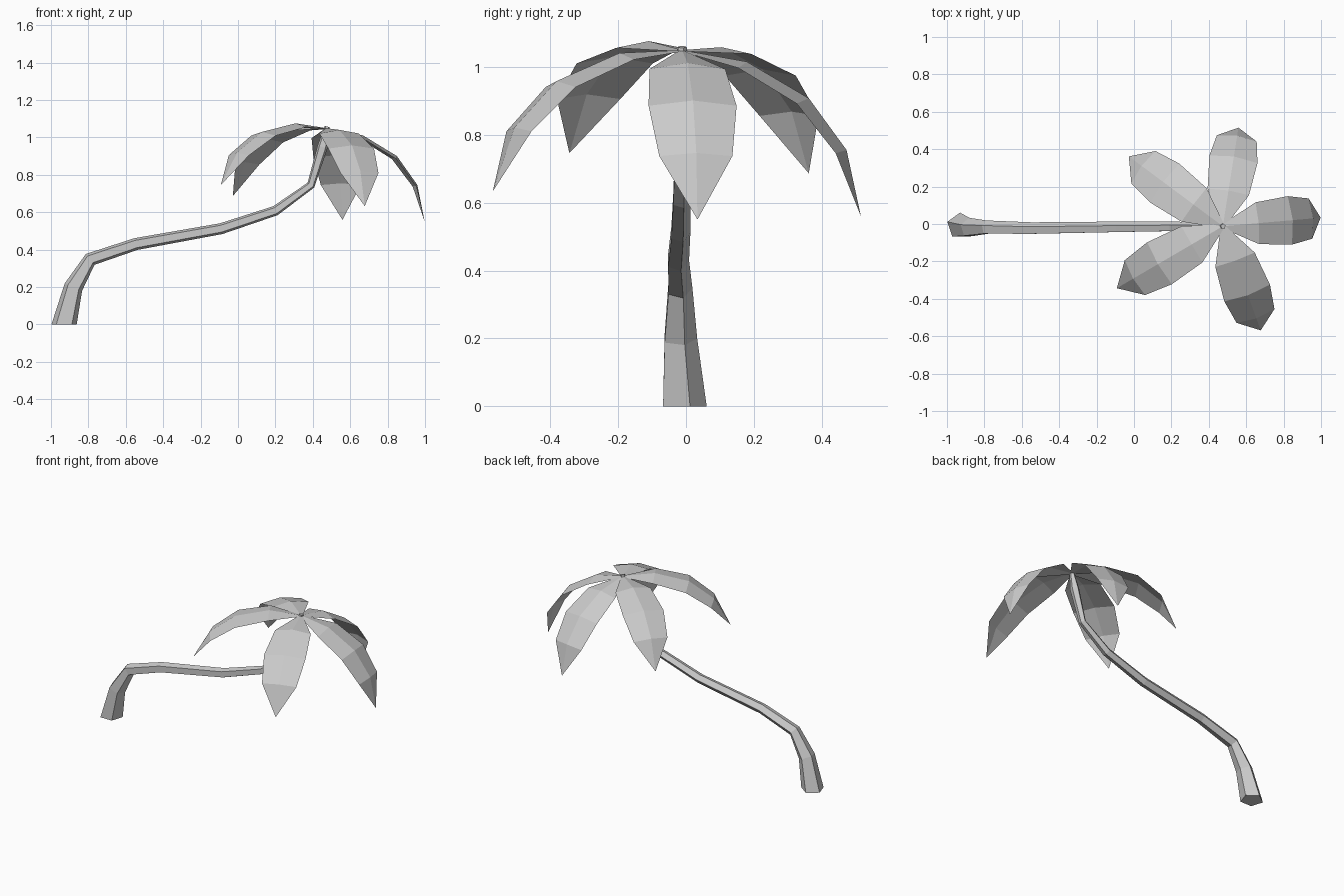
import bpy
import bmesh
from math import sin, cos, radians
from mathutils import Vector, Matrix

cube = bpy.data.objects.get("Cube")
if cube:
    bpy.data.objects.remove(cube)

grey = bpy.data.materials.new("plain grey")
grey.use_nodes = True
COLOUR = (0.6, 0.6, 0.6, 1)
grey.diffuse_color = COLOUR
grey.node_tree.nodes["Principled BSDF"].inputs["Base Color"].default_value = COLOUR

CROWN = Vector((0.475, -0.012, 1.045))


def add_object(name, bm):
    mesh = bpy.data.meshes.new(name)
    bm.to_mesh(mesh)
    bm.free()
    mesh.materials.append(grey)
    obj = bpy.data.objects.new(name, mesh)
    bpy.context.collection.objects.link(obj)
    return obj


# Trunk: five-sided tube swept along a bent path (x, y, z, radius)
def build_trunk():
    path = [(-0.93, -0.01, 0, 0.071), (-0.88, -0.02, 0.2, 0.053),
            (-0.79, -0.02, 0.348, 0.039), (-0.545, -0.025, 0.43, 0.034),
            (-0.09, -0.018, 0.512, 0.031), (0.2, -0.015, 0.608, 0.028),
            (0.39, -0.014, 0.745, 0.023), (0.452, -0.013, 0.95, 0.029),
            (0.477, -0.012, 1.058, 0.014)]
    points = [Vector(p[:3]) for p in path]
    side = Vector((0, 1, 0))
    bm = bmesh.new()
    rings = []
    for i, centre in enumerate(points):
        before = (centre - points[i - 1]).normalized() if i else Vector((0, 0, 1))
        after = (points[i + 1] - centre).normalized() if i + 1 < len(points) else before
        tangent = before + after if i else Vector((0, 0, 1))
        across = side.cross(tangent).normalized()
        ring = []
        for k in range(5):
            a = radians(90 + 72 * k)
            ring.append(bm.verts.new(centre + path[i][3] * (cos(a) * across + sin(a) * side)))
        rings.append(ring)
    for low, high in zip(rings, rings[1:]):
        for k in range(5):
            j = (k + 1) % 5
            bm.faces.new((low[k], low[j], high[j], high[k]))
    bm.faces.new(rings[0])
    bm.faces.new(rings[-1])
    bmesh.ops.recalc_face_normals(bm, faces=bm.faces)
    return add_object("trunk", bm)


# Leaf: thin sheet folded along its midrib (reach, height, half width, rib lift)
def build_leaf(name, heading, tilt):
    rows = [(0.0, 0.0, 0.012, 0.004), (0.185, -0.052, 0.112, 0.02),
            (0.36, -0.16, 0.13, 0.022), (0.47, -0.308, 0.108, 0.018)]
    bm = bmesh.new()
    strips = []
    for reach, height, half, lift in rows:
        slope = radians(90) - reach * 2.2
        rib = (reach + lift * cos(slope), 0, height + lift * sin(slope))
        strips.append([bm.verts.new(p) for p in
                       ((reach, -half, height), rib, (reach, half, height))])
    tip = bm.verts.new((0.525, 0, -0.495))
    for a, b in zip(strips, strips[1:]):
        for k in range(2):
            bm.faces.new((a[k], b[k], b[k + 1], a[k + 1]))
    for k in range(2):
        bm.faces.new((strips[-1][k], tip, strips[-1][k + 1]))
    turn = Matrix.Rotation(radians(heading), 4, 'Z') @ Matrix.Rotation(radians(-tilt), 4, 'Y')
    bmesh.ops.transform(bm, matrix=Matrix.Translation(CROWN) @ turn, verts=bm.verts)
    return add_object(name, bm)


build_trunk()
for name, heading, tilt in (("left_leaf", 5, 0), ("back_leaf", 81, 1),
                            ("back_right_leaf", 143.4, 13.5),
                            ("front_right_leaf", 210.3, 18.8),
                            ("front_leaf", -70, 8.5)):
    build_leaf(name, heading, tilt)
